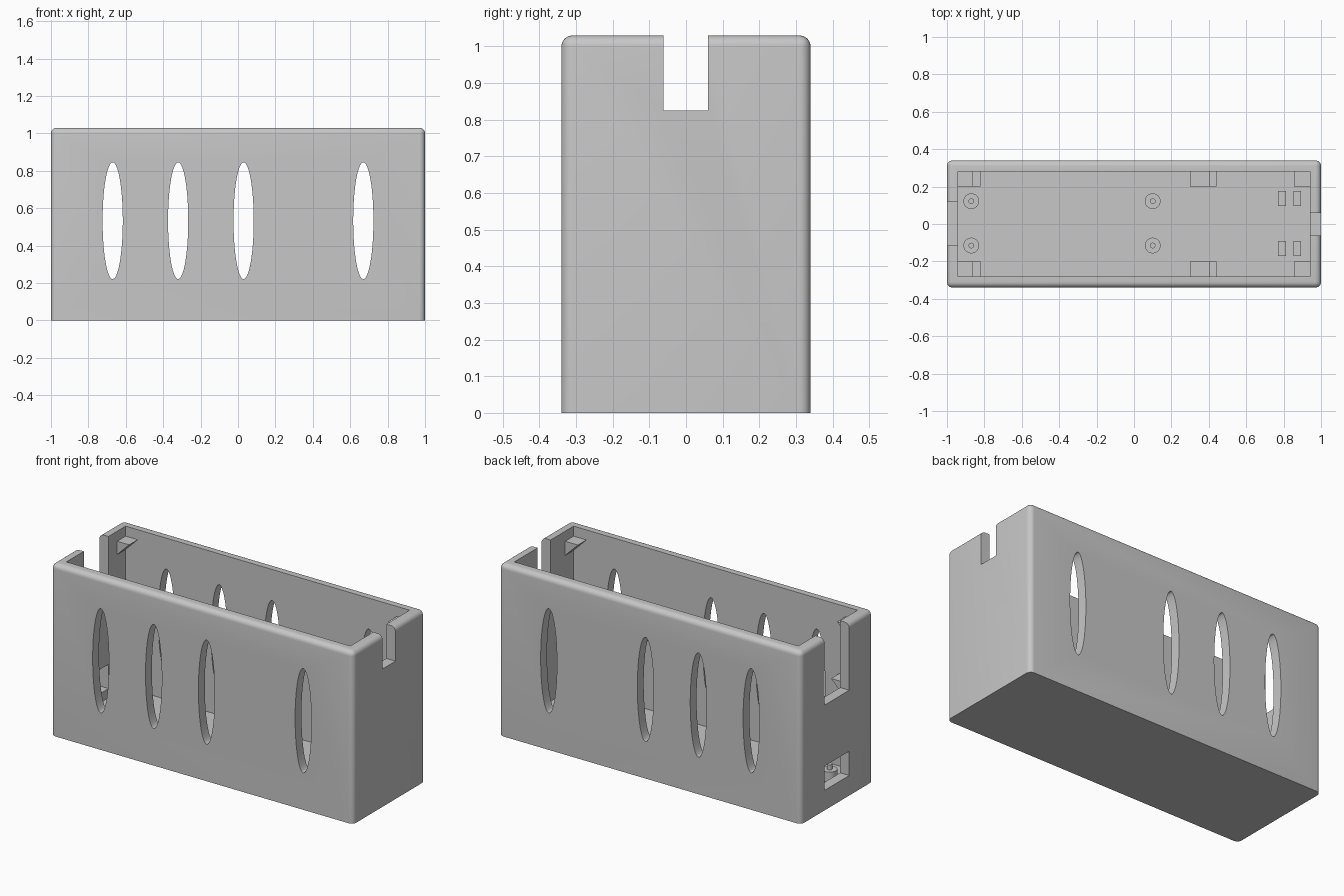
import bpy, bmesh, math
from mathutils import Matrix, Vector

if "Cube" in bpy.data.objects:
    bpy.data.objects.remove(bpy.data.objects["Cube"])

grey = bpy.data.materials.new("plain_grey")
grey.use_nodes = True
grey.diffuse_color = (0.57, 0.57, 0.57, 1)
grey.node_tree.nodes["Principled BSDF"].inputs["Base Color"].default_value = (0.57, 0.57, 0.57, 1)

HEIGHT, FLOOR = 1.03, 0.065
X0, X1, Y0, Y1 = -0.94, 0.94, -0.28, 0.28   # inner faces of the walls


def finish(bm, name):
    mesh = bpy.data.meshes.new(name)
    bmesh.ops.recalc_face_normals(bm, faces=bm.faces)
    bm.to_mesh(mesh)
    bm.free()
    mesh.materials.append(grey)
    obj = bpy.data.objects.new(name, mesh)
    bpy.context.collection.objects.link(obj)
    return obj


def add_box(bm, x, y, z):
    size = Vector((x[1] - x[0], y[1] - y[0], z[1] - z[0]))
    mid = Vector((sum(x), sum(y), sum(z))) / 2
    bmesh.ops.create_cube(bm, size=1, matrix=Matrix.Translation(mid) @ Matrix.Diagonal(size).to_4x4())


def box(name, x, y, z):
    bm = bmesh.new()
    add_box(bm, x, y, z)
    return finish(bm, name)


def slit(x):
    # Upright oval running through both long walls
    bm = bmesh.new()
    bmesh.ops.create_cone(bm, cap_ends=True, segments=64, radius1=1, radius2=1, depth=1,
                          matrix=Matrix.Translation((x, 0, 0.533)) @ Matrix.Diagonal((0.054, 1, 0.312, 1))
                          @ Matrix.Rotation(math.pi / 2, 4, 'X'))
    return finish(bm, "slit_cutter")


def smooth(obj):
    bpy.ops.object.select_all(action='DESELECT')
    obj.select_set(True)
    bpy.context.view_layer.objects.active = obj
    bpy.ops.object.shade_smooth_by_angle(angle=math.radians(35))


# Case body with rounded upright and top edges
bm = bmesh.new()
add_box(bm, (-1, 1), (-0.34, 0.34), (0, HEIGHT))
rounded = [e for e in bm.edges if max(v.co.z for v in e.verts) > 0.1]
bmesh.ops.bevel(bm, geom=rounded, offset=0.03, segments=6, profile=0.5, affect='EDGES')
case = finish(bm, "case_body")

# Cavity, end notches, end window and long oval vents
cutters = [
    box("cavity_cutter", (X0, X1), (Y0, Y1), (FLOOR, 1.5)),
    box("left_notch_cutter", (0.9, 1.2), (-0.062, 0.06), (0.825, 1.5)),
    box("right_notch_cutter", (-1.2, -0.9), (-0.115, 0.118), (0.63, 1.5)),
    box("window_cutter", (-1.2, -0.9), (-0.115, 0.118), (0.12, 0.265)),
] + [slit(x) for x in (-0.67, -0.32, 0.03, 0.67)]
for cutter in cutters:
    cutter.hide_render = True
    mod = case.modifiers.new("cut", 'BOOLEAN')
    mod.operation = 'DIFFERENCE'
    mod.solver = 'EXACT'
    mod.object = cutter
    bpy.context.view_layer.objects.active = case
    bpy.ops.object.modifier_apply(modifier=mod.name)
    bpy.data.objects.remove(cutter)
smooth(case)


def bracket(name, base, tip, side, top):
    # Triangular shelf: flat on top, sloping back down to its base
    wall, inner = (Y1, 0.2) if side > 0 else (Y0, -0.2)
    bm = bmesh.new()
    drop = abs(tip - base)
    corners = ((base, top), (tip, top), (base, top - drop))
    face = bm.faces.new([bm.verts.new((x, inner, z)) for x, z in corners])
    ext = bmesh.ops.extrude_face_region(bm, geom=[face], use_keep_orig=True)
    moved = [g for g in ext["geom"] if isinstance(g, bmesh.types.BMVert)]
    bmesh.ops.translate(bm, verts=moved, vec=(0, wall - inner, 0))
    return finish(bm, name)


# Lid shelves near the rim, board shelves lower down
for side, word in ((1, "back"), (-1, "front")):
    bracket(word + "_right_lid_shelf", X0, -0.86, side, 0.97)
    bracket(word + "_left_lid_shelf", X1, 0.855, side, 0.97)
    bracket(word + "_end_board_shelf", X0, -0.82, side, 0.62)
    bracket(word + "_middle_board_shelf", 0.44, 0.30, side, 0.62)
    ys = sorted((side * 0.2, side * 0.28))
    box(word + "_board_stop", (0.40, 0.44), ys, (0.62, 0.66))

# Round standoffs with a locating pin
for x in (-0.87, 0.10):
    for y in (-0.115, 0.122):
        bm = bmesh.new()
        for radius, top in ((0.042, 0.125), (0.015, 0.155)):
            depth = top - FLOOR
            bmesh.ops.create_cone(bm, cap_ends=True, segments=32, radius1=radius, radius2=radius,
                                  depth=depth, matrix=Matrix.Translation((x, y, FLOOR + depth / 2)))
        smooth(finish(bm, "standoff"))

# Small upright tabs on the floor
for x in (0.77, 0.852):
    for y in (-0.172, 0.097):
        box("floor_tab", (x, x + 0.042), (y, y + 0.08), (FLOOR, 0.13))
